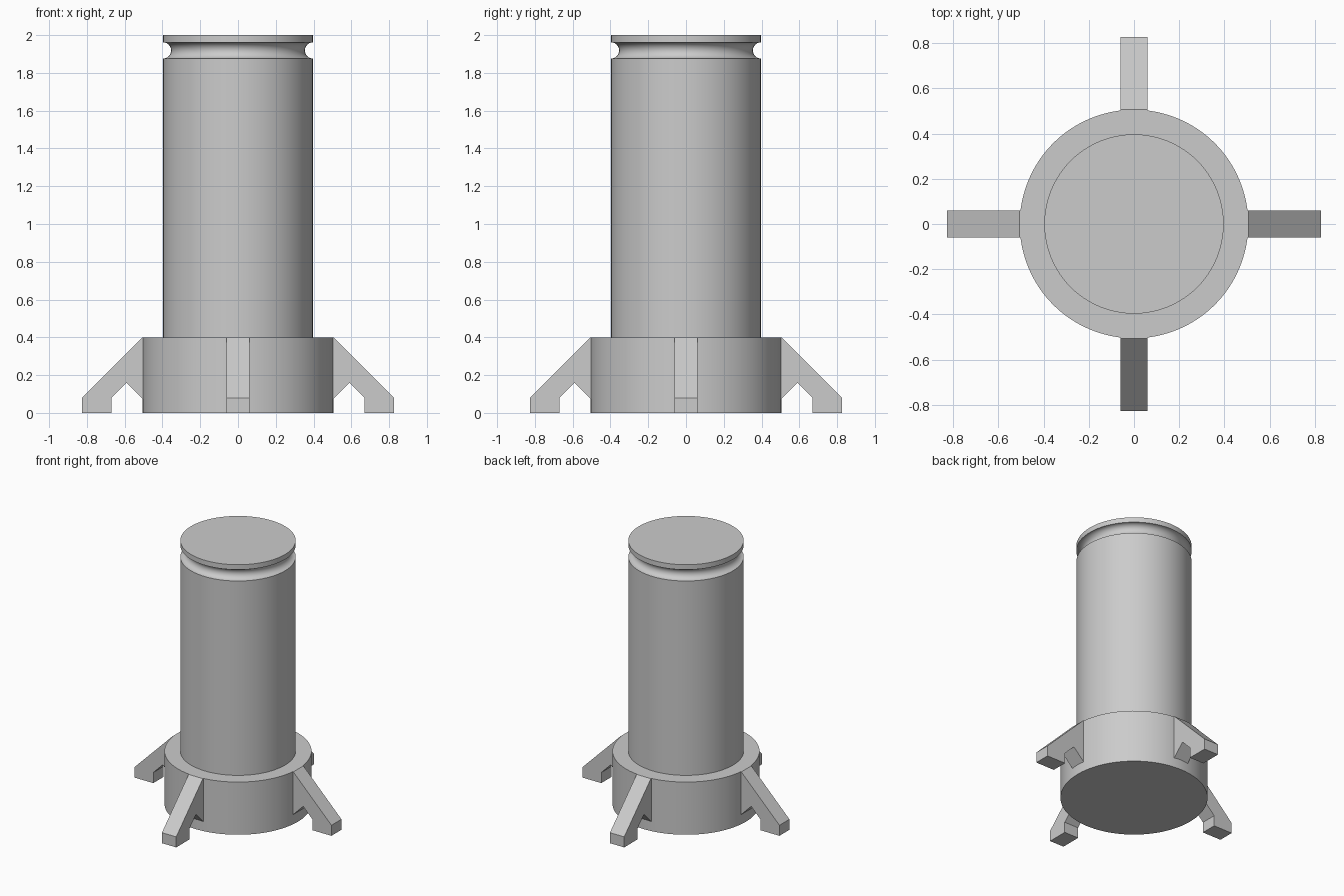
import bpy
import bmesh
import math
from mathutils import Matrix

default = bpy.data.objects.get("Cube")
if default:
    bpy.data.objects.remove(default, do_unlink=True)

GREY = (0.6, 0.6, 0.6, 1.0)
grey = bpy.data.materials.new("light grey")
grey.use_nodes = True
grey.diffuse_color = GREY
grey.node_tree.nodes["Principled BSDF"].inputs["Base Color"].default_value = GREY


def add_object(name, bm):
    bmesh.ops.recalc_face_normals(bm, faces=bm.faces)
    mesh = bpy.data.meshes.new(name)
    bm.to_mesh(mesh)
    bm.free()
    mesh.materials.append(grey)
    obj = bpy.data.objects.new(name, mesh)
    bpy.context.collection.objects.link(obj)
    return obj


def lathe(name, profile, steps=96):
    """Revolve a closed (radius, z) profile, which starts and ends on the axis."""
    bm = bmesh.new()
    verts = [bm.verts.new((r, 0, z)) for r, z in profile]
    edges = [bm.edges.new(pair) for pair in zip(verts, verts[1:])]
    bmesh.ops.spin(bm, geom=verts + edges, cent=(0, 0, 0), axis=(0, 0, 1),
                   angle=math.tau, steps=steps, use_duplicate=False)
    bmesh.ops.remove_doubles(bm, verts=bm.verts, dist=0.0001)
    obj = add_object(name, bm)
    bpy.ops.object.select_all(action="DESELECT")
    obj.select_set(True)
    bpy.context.view_layer.objects.active = obj
    bpy.ops.object.shade_smooth_by_angle(angle=math.radians(30))
    return obj


# One stepped body: wide base, tall column and a rounded groove under the cap
BASE_R, COLUMN_R, BASE_TOP = 0.506, 0.397, 0.4
GROOVE_R, GROOVE_Z = 0.043, 1.919
groove = []
for i in range(17):
    a = math.pi * i / 16
    groove.append((COLUMN_R - GROOVE_R * math.sin(a), GROOVE_Z - GROOVE_R * math.cos(a)))
lathe("body", [(0, 0), (BASE_R, 0), (BASE_R, BASE_TOP), (COLUMN_R, BASE_TOP)]
      + groove + [(COLUMN_R, 2), (0, 2)])

# Four bracket legs: a side profile extruded to the leg width
LEG_W = 0.12
LEG = [(0.49, 0.4), (0.507, 0.4), (0.827, 0.08), (0.827, 0), (0.67, 0),
       (0.67, 0.08), (0.59, 0.16), (0.49, 0.06)]
for i, side in enumerate(("left", "back", "right", "front")):
    bm = bmesh.new()
    face = bm.faces.new([bm.verts.new((x, -LEG_W / 2, z)) for x, z in LEG])
    swept = bmesh.ops.extrude_face_region(bm, geom=[face])["geom"]
    bmesh.ops.translate(bm, vec=(0, LEG_W, 0),
                        verts=[v for v in swept if isinstance(v, bmesh.types.BMVert)])
    bm.transform(Matrix.Rotation(i * math.pi / 2, 4, "Z"))
    add_object(side + "_leg", bm)
